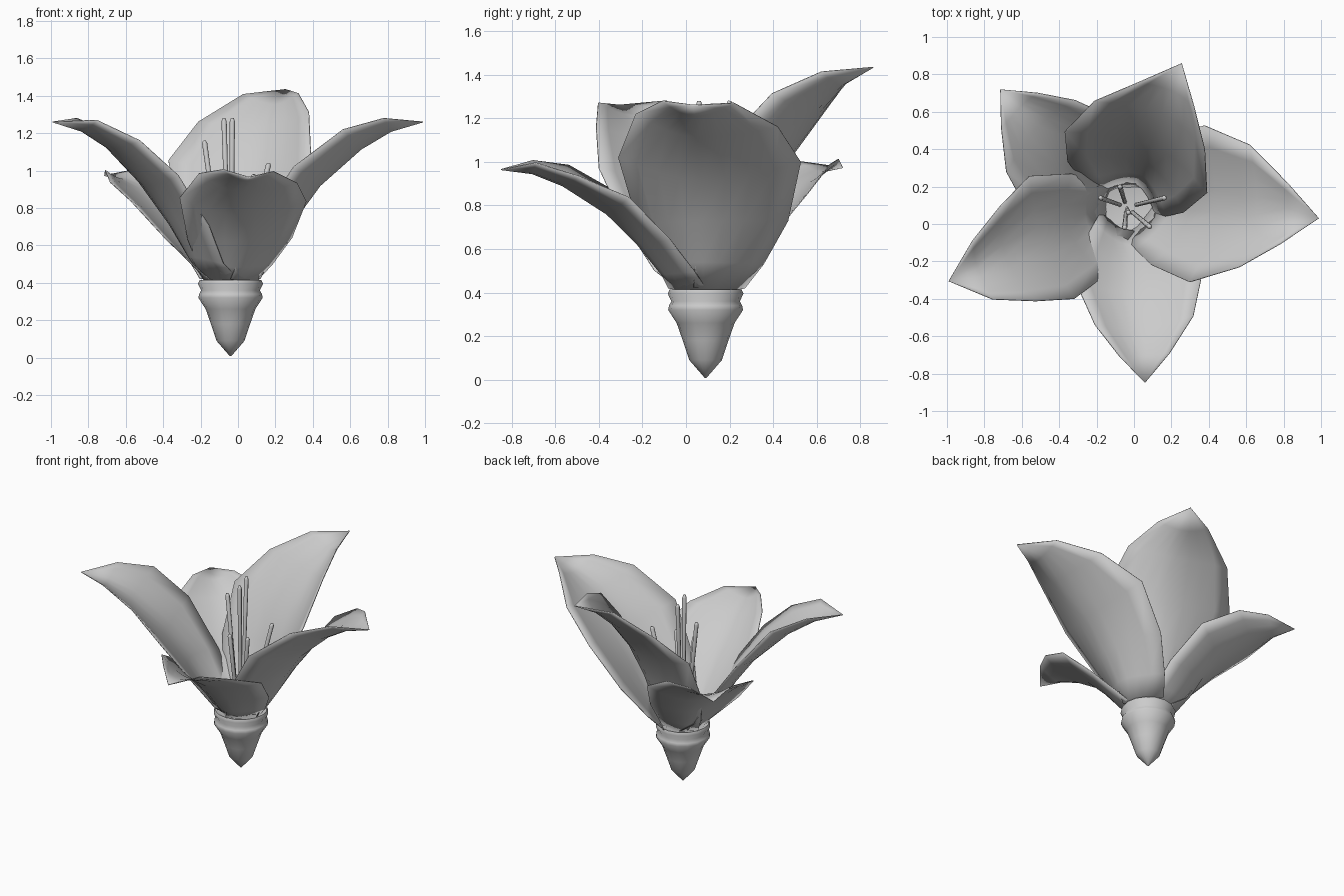
import bpy, math
from mathutils import Vector

if "Cube" in bpy.data.objects:
    bpy.data.objects.remove(bpy.data.objects["Cube"])

CX, CY, BASE = -0.04, 0.09, 0.40      # flower axis and petal attachment height


def make(name, verts, faces, thick=0):
    me = bpy.data.meshes.new(name)
    me.from_pydata(verts, [], faces)
    me.update()
    ob = bpy.data.objects.new(name, me)
    bpy.context.collection.objects.link(ob)
    if thick:
        m = ob.modifiers.new("thickness", 'SOLIDIFY')
        m.thickness = thick
        m.offset = 0
    bpy.ops.object.select_all(action='DESELECT')
    ob.select_set(True)
    bpy.context.view_layer.objects.active = ob
    bpy.ops.object.shade_smooth_by_angle(angle=math.radians(75))
    return ob


# Cup at the bottom: turned profile (radius, height), closed by a floor
profile = [(0.004, 0.008), (0.075, 0.09), (0.105, 0.18), (0.133, 0.26), (0.172, 0.32),
           (0.168, 0.34), (0.157, 0.36), (0.174, 0.395), (0.165, 0.415), (0.12, 0.40)]
n = 16
verts, faces = [], []
for r, z in profile:
    for i in range(n):
        a = 2 * math.pi * i / n
        verts.append((CX + r * math.cos(a), CY + r * math.sin(a), z))
for j in range(len(profile) - 1):
    for i in range(n):
        k = (i + 1) % n
        faces.append((j * n + i, j * n + k, (j + 1) * n + k, (j + 1) * n + i))
faces.append(tuple(range(n))[::-1])
faces.append(tuple(range((len(profile) - 1) * n, len(profile) * n)))
make("cup", verts, faces)

# Petal stations: midrib (out, up), left edge and right edge (out, side, up)
stations = [((0.14, 0.00), (0.01, 0.18, 0.02), (0.01, -0.17, 0.02)),
            ((0.23, 0.14), (0.07, 0.27, 0.13), (0.06, -0.22, 0.13)),
            ((0.34, 0.33), (0.19, 0.39, 0.33), (0.15, -0.30, 0.31)),
            ((0.48, 0.52), (0.39, 0.46, 0.60), (0.36, -0.38, 0.62)),
            ((0.70, 0.715), (0.64, 0.37, 0.76), (0.62, -0.285, 0.82)),
            ((0.86, 0.81), (0.85, 0.18, 0.87), (0.83, -0.15, 0.88))]
TIP = (1.03, 0.86)


def petal(name, heading, pitch, scale, left=1.0, right=1.0, out=0.0):
    a, p = math.radians(heading), math.radians(pitch)
    cols, verts, faces = 9, [], []

    def place(u, v, z):
        u, v, z = u * scale, v * scale, z * scale
        u, z = u * math.cos(p) - z * math.sin(p), u * math.sin(p) + z * math.cos(p)
        verts.append((CX + u * math.cos(a) - v * math.sin(a),
                      CY + u * math.sin(a) + v * math.cos(a), BASE + z))

    for j, (mid, le, re) in enumerate(stations):
        for c in range(cols):
            t = c / (cols - 1) * 2 - 1
            edge, w = (le, left) if t > 0 else (re, right)
            if j == 5:
                w = 1
            o = out if 0 < j < 4 else 0
            k = abs(t) ** 1.7
            place(mid[0] + (edge[0] + o - mid[0]) * k, edge[1] * w * abs(t),
                  mid[1] + (edge[2] - o * 0.5 - mid[1]) * k)
    place(TIP[0], 0, TIP[1])
    last = (len(stations) - 1) * cols
    for j in range(len(stations) - 1):
        for c in range(cols - 1):
            q = j * cols + c
            faces.append((q, q + cols, q + cols + 1, q + 1))
    for c in range(cols - 1):
        faces.append((last + c, last + cols, last + c + 1))
    make(name, verts, faces, 0.005)


petal("petal_right", -3.3, 0, 1.0)
petal("petal_back", 69, 11.6, 0.985)
petal("petal_back_left", 137, -8, 0.81)
petal("petal_left", 202.6, 0, 1.0, 0.75, 0.93, 0.055)
petal("petal_front", 276, -9, 0.82, 0.97, 1.0)

# Stamens: thin rods from the cup floor
tips = [(-0.03, 0.06, 1.28), (-0.075, 0.20, 1.28), (-0.18, 0.14, 1.16),
        (0.165, 0.14, 1.04), (0.085, -0.015, 0.98), (-0.05, -0.02, 0.97)]
for i, tip in enumerate(tips):
    top = Vector(tip)
    foot = Vector((CX + (top.x - CX) * 0.25, CY + (top.y - CY) * 0.25, 0.39))
    d = top - foot
    rings = [(0, 0.011), (0.5, 0.012), (0.98, 0.014), (1, 0.008)]
    side = d.cross(Vector((0, 1, 0))).normalized()
    other = d.cross(side).normalized()
    verts, faces, s = [], [], 8
    for t, r in rings:
        for k in range(s):
            b = 2 * math.pi * k / s
            verts.append(foot + d * t + side * r * math.cos(b) + other * r * math.sin(b))
    for j in range(len(rings) - 1):
        for k in range(s):
            m = (k + 1) % s
            faces.append((j * s + k, j * s + m, (j + 1) * s + m, (j + 1) * s + k))
    faces.append(tuple(range(s))[::-1])
    faces.append(tuple(range((len(rings) - 1) * s, len(rings) * s)))
    make(f"stamen_{i + 1}", verts, faces)
